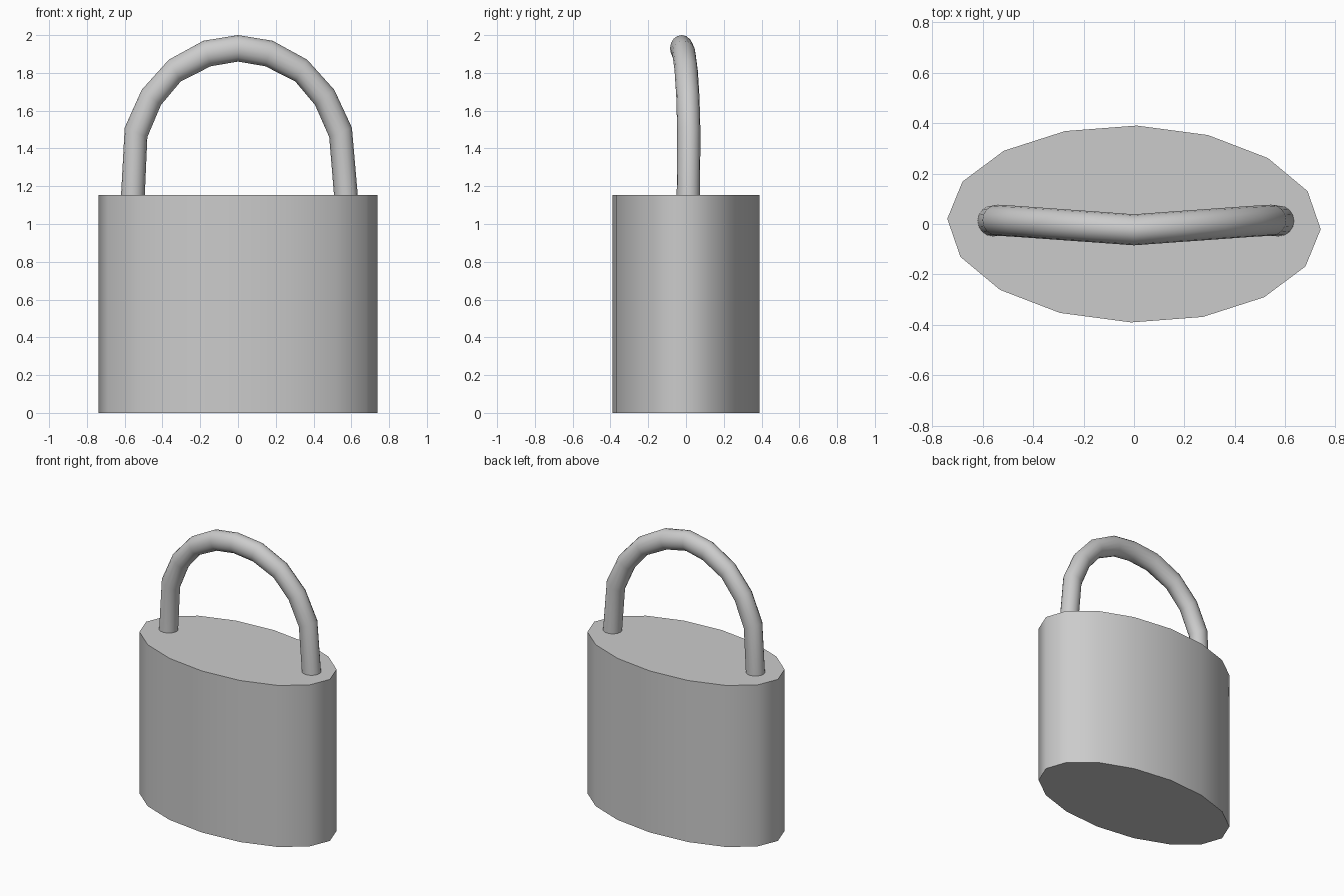
import bpy, bmesh
from math import sin, cos, pi, radians
from mathutils import Vector

if "Cube" in bpy.data.objects:
    bpy.data.objects.remove(bpy.data.objects["Cube"])


def finish(name, bm, angle):
    bmesh.ops.recalc_face_normals(bm, faces=bm.faces[:])
    mesh = bpy.data.meshes.new(name)
    bm.to_mesh(mesh)
    bm.free()
    obj = bpy.data.objects.new(name, mesh)
    bpy.context.collection.objects.link(obj)
    bpy.ops.object.select_all(action='DESELECT')
    obj.select_set(True)
    bpy.context.view_layer.objects.active = obj
    bpy.ops.object.shade_smooth_by_angle(angle=radians(angle))
    return obj


def loft(bm, rings):
    # Skin a list of equal-length rings and cap both ends
    loops = [[bm.verts.new(p) for p in ring] for ring in rings]
    n = len(loops[0])
    for a, b in zip(loops, loops[1:]):
        for i in range(n):
            j = (i + 1) % n
            bm.faces.new((a[i], a[j], b[j], b[i]))
    bm.faces.new(loops[0][::-1])
    bm.faces.new(loops[-1])


# Lock body: 16-sided elliptical prism, turned very slightly
tilt = radians(-1.6)


def body_ring(z):
    pts = []
    for i in range(16):
        t = 2 * pi * i / 16
        x, y = 0.74 * cos(t), 0.39 * sin(t)
        pts.append(Vector((x * cos(tilt) - y * sin(tilt),
                           x * sin(tilt) + y * cos(tilt), z)))
    return pts


bm = bmesh.new()
loft(bm, [body_ring(0), body_ring(1.153)])
finish("lock_body", bm, 60)

# Shackle: outer x, z, inner x, z, and depth y from foot to crown
half = [(0.629, 1.12, 0.503, 1.12, 0.012),
        (0.600, 1.51, 0.480, 1.46, 0.015),
        (0.510, 1.71, 0.408, 1.63, 0.010),
        (0.366, 1.87, 0.303, 1.755, 0.001),
        (0.183, 1.97, 0.145, 1.835, -0.011)]
crown = (0.0, 2.0, 0.0, 1.86, -0.023)
stations = [(-xo, zo, -xi, zi, y) for xo, zo, xi, zi, y in half]
stations += [crown] + half[::-1]

rings = []
for k, (xo, zo, xi, zi, y) in enumerate(stations):
    # The right foot stands a touch wider than the left
    shift = {0: -0.007, 1: 0, 9: 0.003, 10: 0.008}.get(k, 0)
    if k == 0:
        shift = 0.008
    outer = Vector((xo + shift, y, zo))
    inner = Vector((xi + shift, y, zi))
    mid, arm = (outer + inner) / 2, (outer - inner) / 2
    rings.append([mid + arm * cos(2 * pi * i / 16)
                  + Vector((0, 0.0615 * sin(2 * pi * i / 16), 0))
                  for i in range(16)])

bm = bmesh.new()
loft(bm, rings)
finish("shackle", bm, 50)
